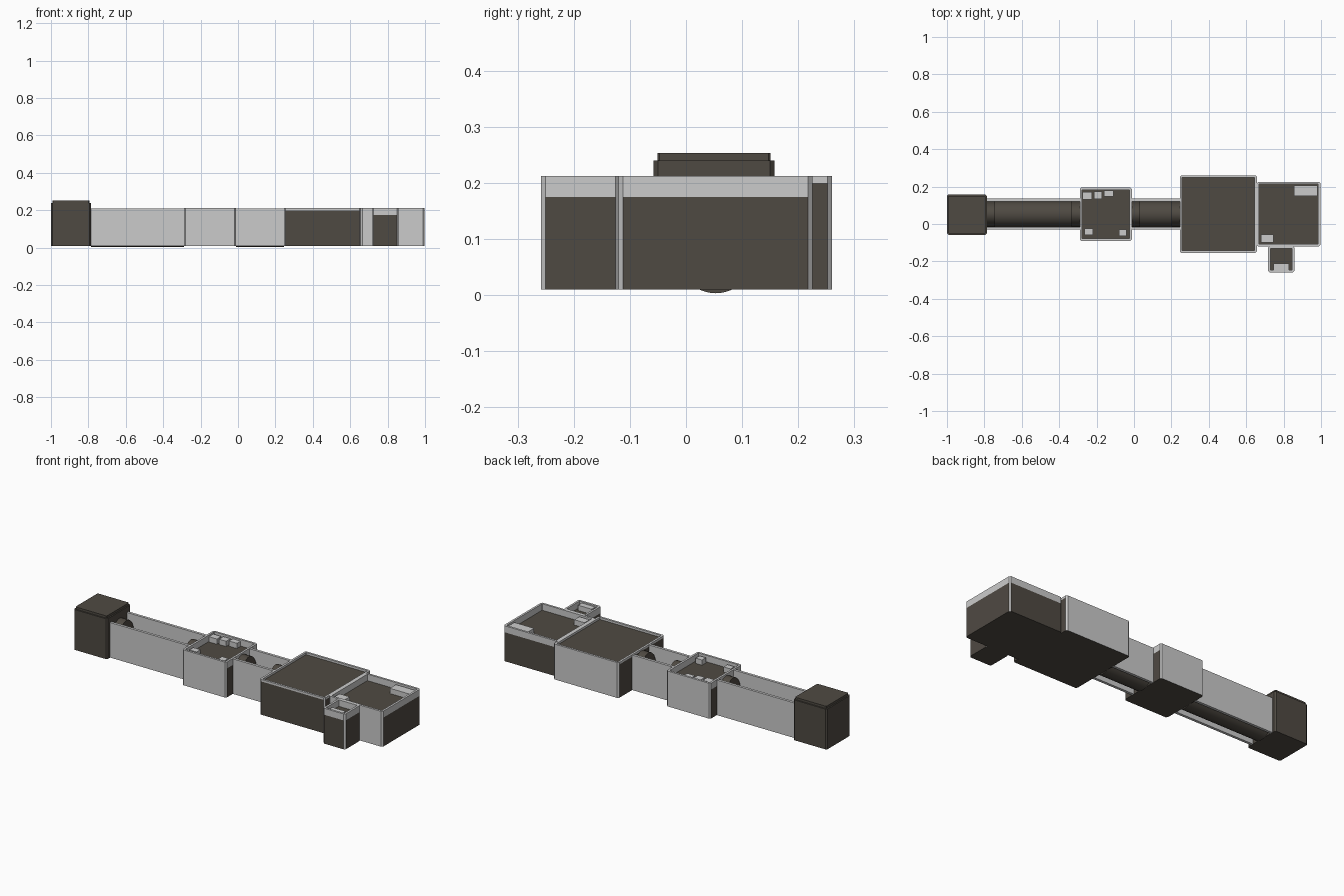
import bpy, bmesh, math
from mathutils import Matrix

cube = bpy.data.objects.get("Cube")
if cube:
    bpy.data.objects.remove(cube)


def material(name, colour):
    m = bpy.data.materials.new(name)
    m.use_nodes = True
    m.diffuse_color = colour
    m.node_tree.nodes["Principled BSDF"].inputs["Base Color"].default_value = colour
    return m


DARK = material("dark grey", (0.078, 0.068, 0.055, 1))
LIGHT = material("light grey", (0.6, 0.6, 0.6, 1))
BASE, TOP = 0.01, 0.212


def finish(name, bm, mats):
    bmesh.ops.recalc_face_normals(bm, faces=bm.faces)
    me = bpy.data.meshes.new(name)
    bm.to_mesh(me)
    bm.free()
    for m in mats:
        me.materials.append(m)
    ob = bpy.data.objects.new(name, me)
    bpy.context.collection.objects.link(ob)
    return ob


def outline(bm, x0, x1, y0, y1, z, c):
    pts = [(x0 + c, y0), (x1 - c, y0), (x1, y0 + c), (x1, y1 - c),
           (x1 - c, y1), (x0 + c, y1), (x0, y1 - c), (x0, y0 + c)]
    return bm.faces.new([bm.verts.new((x, y, z)) for x, y in pts])


def raise_face(bm, face, dz):
    out = bmesh.ops.extrude_face_region(bm, geom=[face])["geom"]
    top = next(g for g in out if isinstance(g, bmesh.types.BMFace))
    bmesh.ops.translate(bm, verts=top.verts, vec=(0, 0, dz))
    if face.is_valid:
        bm.faces.remove(face)
    return top


def box(name, x0, x1, y0, y1, z0, z1, mat):
    bm = bmesh.new()
    bmesh.ops.create_cube(bm, size=1)
    for v in bm.verts:
        v.co = (x1 if v.co.x > 0 else x0, y1 if v.co.y > 0 else y0, z1 if v.co.z > 0 else z0)
    return finish(name, bm, [mat])


def room(name, x0, x1, y0, y1, floor, light_sides):
    """Chamfered tray: dark body, light rim, light corners and light chosen sides."""
    bm = bmesh.new()
    face = outline(bm, x0, x1, y0, y1, BASE, 0.008)
    for z in (floor - BASE, TOP - floor):
        face = raise_face(bm, face, z)
    bm.normal_update()
    bmesh.ops.inset_individual(bm, faces=[face], thickness=0.013)
    deck = raise_face(bm, face, floor - TOP)
    outline(bm, x0, x1, y0, y1, BASE, 0.008)
    bmesh.ops.remove_doubles(bm, verts=bm.verts, dist=0.0005)
    bmesh.ops.recalc_face_normals(bm, faces=bm.faces)
    for f in bm.faces:
        n, mid = f.normal, f.calc_center_median()
        rim = mid.z > floor + 0.001
        corner = abs(n.x) > 0.3 and abs(n.y) > 0.3
        plated = any(n.x * sx + n.y * sy > 0.9 for sx, sy in light_sides)
        f.material_index = 1 if rim or corner or plated else 0
    return finish(name, bm, [DARK, LIGHT])


# Rooms
room("small_room", -0.29, -0.012, -0.09, 0.195, 0.175, [(0, -1), (0, 1)])
room("main_hall", 0.245, 0.657, -0.155, 0.26, 0.2, [(0, 1)])
room("end_room", 0.657, 0.997, -0.12, 0.225, 0.175, [(0, -1)])
room("porch", 0.717, 0.857, -0.258, -0.118, 0.175, [])

# Furniture standing on the room floors
furniture = [
    ("bunk", -0.275, -0.225, 0.13, 0.17), ("bunk", -0.215, -0.17, 0.135, 0.175),
    ("bunk", -0.16, -0.11, 0.147, 0.18), ("stool", -0.265, -0.22, -0.06, -0.025),
    ("stool", -0.08, -0.04, -0.065, -0.03), ("console", 0.855, 0.98, 0.15, 0.205),
    ("locker", 0.68, 0.745, -0.1, -0.055), ("porch_bench", 0.745, 0.83, -0.245, -0.212)]
for name, x0, x1, y0, y1 in furniture:
    box(name, x0, x1, y0, y1, 0.174, 0.205, LIGHT)

# Dark end block with a stepped top
bm = bmesh.new()
face = raise_face(bm, outline(bm, -1, -0.787, -0.058, 0.158, BASE, 0.008), 0.23)
bm.normal_update()
bmesh.ops.inset_individual(bm, faces=[face], thickness=0.008)
raise_face(bm, face, 0.013)
outline(bm, -1, -0.787, -0.058, 0.158, BASE, 0.008)
bmesh.ops.remove_doubles(bm, verts=bm.verts, dist=0.0005)
finish("end_block", bm, [DARK])


def tube(name, x0, x1, ry, rz):
    bm = bmesh.new()
    bmesh.ops.create_cone(bm, cap_ends=True, segments=32, radius1=1, radius2=1, depth=1)
    bmesh.ops.rotate(bm, verts=bm.verts, matrix=Matrix.Rotation(math.pi / 2, 3, "Y"))
    for v in bm.verts:
        v.co = ((x0 + x1) / 2 + v.co.x * (x1 - x0), 0.053 + v.co.y * ry, 0.003 + rz + v.co.z * rz)
    ob = finish(name, bm, [DARK])
    bpy.context.view_layer.objects.active = ob
    ob.select_set(True)
    bpy.ops.object.shade_smooth_by_angle(angle=math.radians(40))
    ob.select_set(False)


# Corridors: two light walls, a dark tube between them and a collar at each end
for x0, x1 in ((-0.787, -0.29), (-0.012, 0.245)):
    for name, y0, y1 in (("corridor_wall_right", -0.03, -0.015), ("corridor_wall_left", 0.121, 0.136)):
        box(name, x0, x1, y0, y1, BASE, 0.21, LIGHT)
    tube("corridor_tube", x0, x1, 0.068, 0.068)
    tube("corridor_collar", x0, x0 + 0.045, 0.068, 0.1)
    tube("corridor_collar", x1 - 0.045, x1, 0.068, 0.1)
